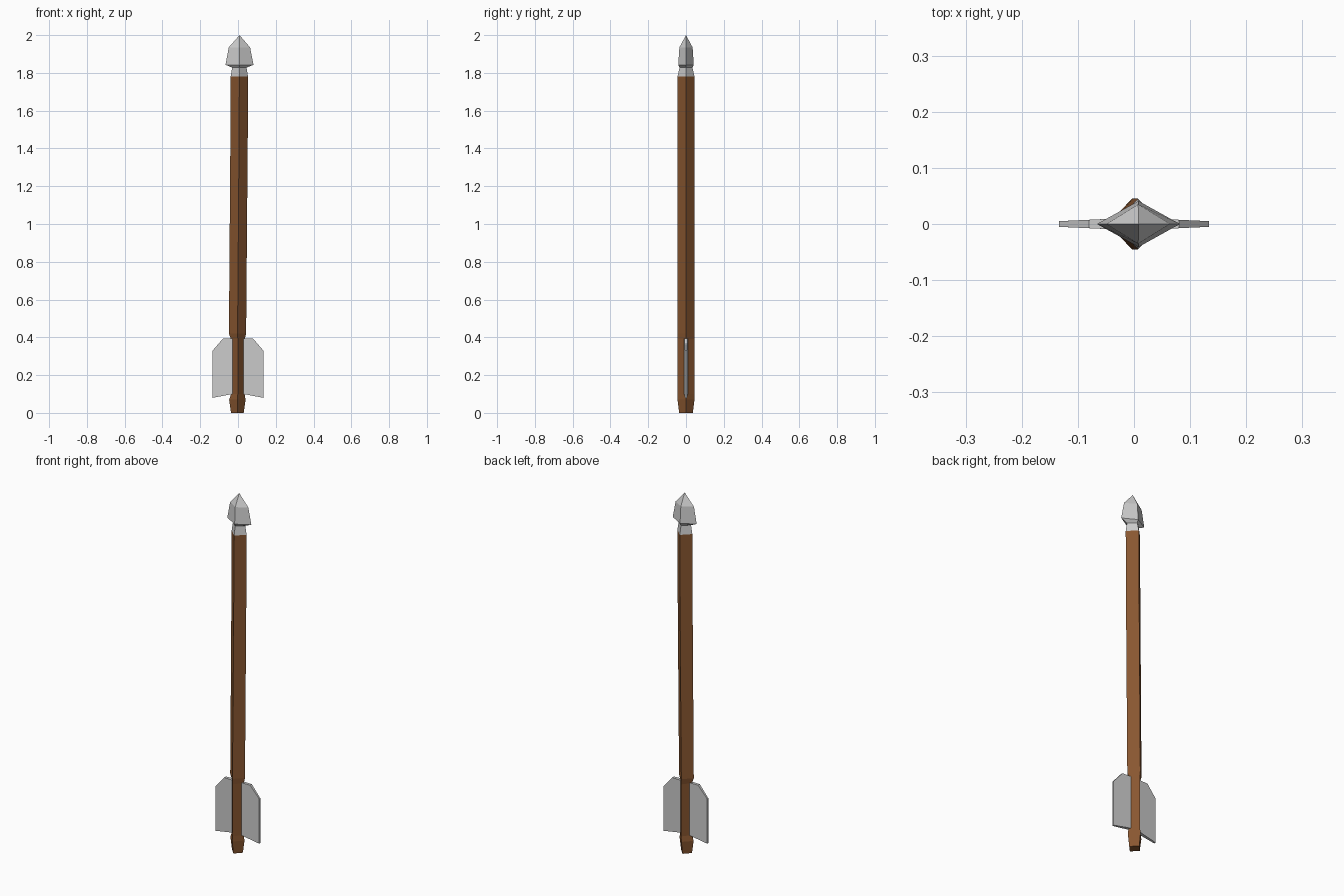
import bpy, bmesh

if "Cube" in bpy.data.objects:
    bpy.data.objects.remove(bpy.data.objects["Cube"])


def finish(bm, name, mat=None):
    bmesh.ops.recalc_face_normals(bm, faces=bm.faces)
    mesh = bpy.data.meshes.new(name)
    bm.to_mesh(mesh)
    bm.free()
    obj = bpy.data.objects.new(name, mesh)
    bpy.context.collection.objects.link(obj)
    if mat:
        mesh.materials.append(mat)
    return obj


def bridge(bm, a, b):
    n = len(a)
    for i in range(n):
        bm.faces.new((a[i], a[(i + 1) % n], b[(i + 1) % n], b[i]))


def diamond_loft(name, rings, tip=None, mat=None):
    """Stack four-sided rings given as (z, x_left, x_right, y_half)."""
    bm = bmesh.new()
    loops = []
    for z, l, r, h in rings:
        c = (l + r) / 2
        loops.append([bm.verts.new(p) for p in
                      ((l, 0, z), (c, -h, z), (r, 0, z), (c, h, z))])
    for a, b in zip(loops, loops[1:]):
        bridge(bm, a, b)
    bm.faces.new(loops[0])
    if tip:
        t = bm.verts.new(tip)
        for i in range(4):
            bm.faces.new((loops[-1][i], loops[-1][(i + 1) % 4], t))
    else:
        bm.faces.new(loops[-1])
    return finish(bm, name, mat)


def fin(name, outline):
    """Flat fin, outline points are (x, z, half thickness)."""
    bm = bmesh.new()
    front, back = ([bm.verts.new((x, s * t, z)) for x, z, t in outline]
                   for s in (-1, 1))
    bridge(bm, front, back)
    bm.faces.new(front)
    bm.faces.new(back)
    return finish(bm, name)


wood = bpy.data.materials.new("wood")
wood.diffuse_color = (0.25, 0.095, 0.03, 1)
wood.use_nodes = True
wood.node_tree.nodes["Principled BSDF"].inputs["Base Color"].default_value = wood.diffuse_color

# Slightly crooked wooden shaft, pinched where the fins sit
diamond_loft("shaft", [
    (0.00, -0.037, 0.030, 0.036),
    (0.07, -0.047, 0.040, 0.045),
    (0.10, -0.037, 0.035, 0.045),
    (0.39, -0.037, 0.035, 0.045),
    (0.42, -0.048, 0.043, 0.045),
    (1.50, -0.040, 0.052, 0.045),
    (1.78, -0.039, 0.053, 0.045)], mat=wood)

# Metal head with a tapering collar and flared barbs
diamond_loft("arrowhead", [
    (1.78, -0.039, 0.053, 0.045),
    (1.828, -0.031, 0.045, 0.034),
    (1.843, -0.066, 0.082, 0.041),
    (1.935, -0.049, 0.064, 0.035)], tip=(0.008, 0, 2.0))

# Fins tapering towards their outer edges
for side, name in ((-1, "left_fin"), (1, "right_fin")):
    fin(name, [(side * x, z, t) for x, z, t in (
        (0.028, 0.10, 0.010), (0.134, 0.08, 0.005), (0.134, 0.33, 0.005),
        (0.080, 0.393, 0.0075), (0.028, 0.393, 0.010))])
